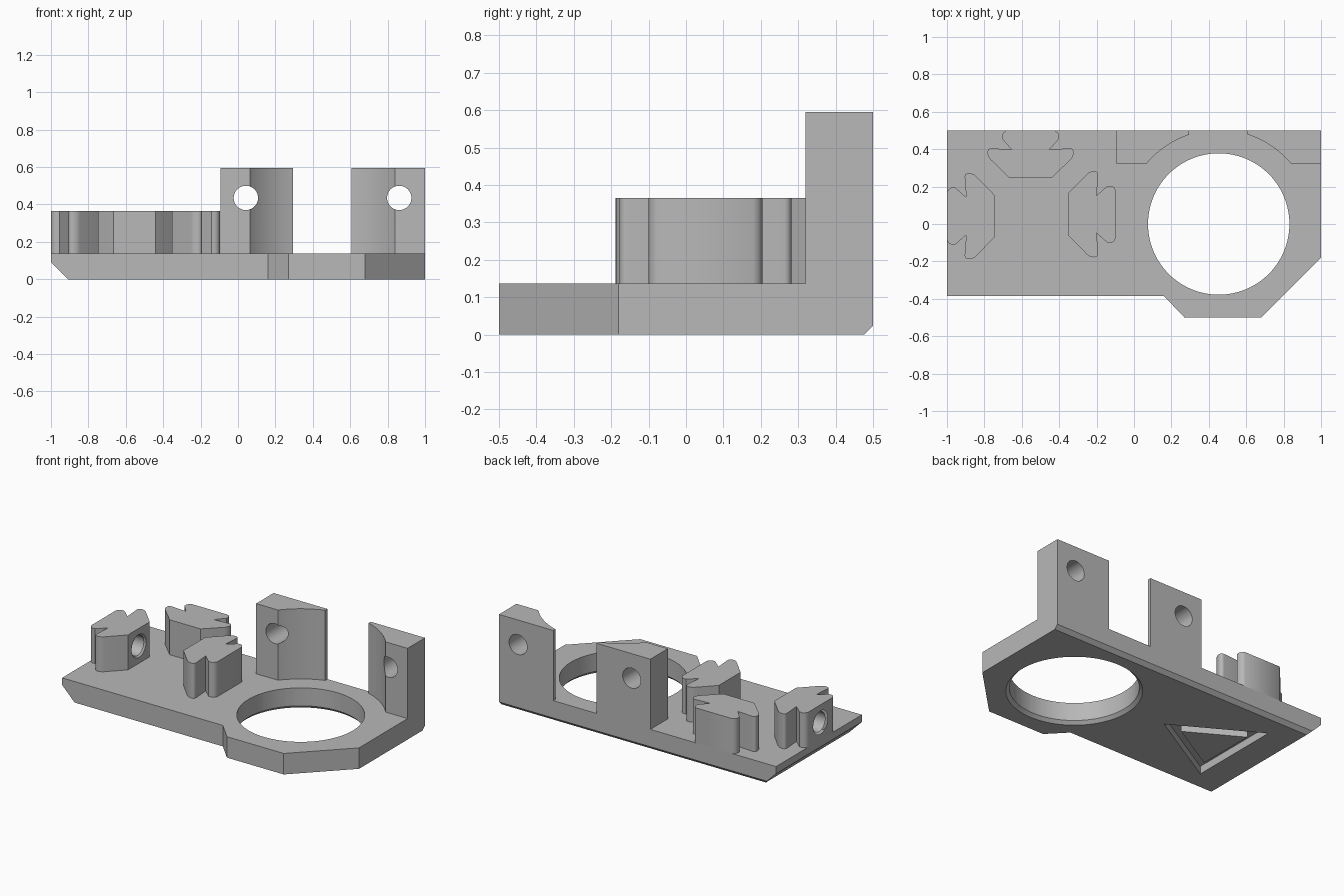
import bpy, bmesh, math
from mathutils import Matrix, Vector

if "Cube" in bpy.data.objects:
    bpy.data.objects.remove(bpy.data.objects["Cube"], do_unlink=True)

grey = bpy.data.materials.new("plain grey")
grey.use_nodes = True
colour = (0.48, 0.48, 0.48, 1)
grey.diffuse_color = colour
grey.node_tree.nodes["Principled BSDF"].inputs["Base Color"].default_value = colour

PLATE_TOP = 0.137
CLIP_TOP = 0.365
PILLAR_TOP = 0.595
RING = (0.453, 0.0)


def make_object(name, bm):
    bmesh.ops.recalc_face_normals(bm, faces=bm.faces)
    mesh = bpy.data.meshes.new(name)
    bm.to_mesh(mesh)
    bm.free()
    mesh.materials.append(grey)
    ob = bpy.data.objects.new(name, mesh)
    bpy.context.collection.objects.link(ob)
    return ob


def prism(points, z0, z1):
    bm = bmesh.new()
    face = bm.faces.new([bm.verts.new((x, y, z0)) for x, y in points])
    top = bmesh.ops.extrude_face_region(bm, geom=[face])["geom"]
    verts = [v for v in top if isinstance(v, bmesh.types.BMVert)]
    bmesh.ops.translate(bm, verts=verts, vec=(0, 0, z1 - z0))
    return bm


def cylinder(centre, r1, r2, depth, axis="Z"):
    turn = {"X": Matrix.Rotation(math.pi / 2, 4, "Y"),
            "Y": Matrix.Rotation(math.pi / 2, 4, "X"), "Z": Matrix()}[axis]
    bm = bmesh.new()
    bmesh.ops.create_cone(bm, cap_ends=True, segments=96, radius1=r1, radius2=r2,
                          depth=depth, matrix=Matrix.Translation(centre) @ turn)
    return bm


def cut(ob, bm):
    cutter = make_object("cutter", bm)
    cutter.hide_render = True
    mod = ob.modifiers.new("cut", "BOOLEAN")
    mod.operation = "DIFFERENCE"
    mod.solver = "EXACT"
    mod.object = cutter
    bpy.context.view_layer.objects.active = ob
    bpy.ops.object.modifier_apply(modifier=mod.name)
    bpy.data.objects.remove(cutter, do_unlink=True)


def smooth(ob):
    bpy.ops.object.select_all(action="DESELECT")
    ob.select_set(True)
    bpy.context.view_layer.objects.active = ob
    bpy.ops.object.shade_smooth_by_angle(angle=math.radians(35))


def slice_off(bm, point, normal):
    geom = bm.verts[:] + bm.edges[:] + bm.faces[:]
    res = bmesh.ops.bisect_plane(bm, geom=geom, plane_co=point, plane_no=normal,
                                 clear_outer=True)
    edges = [e for e in res["geom_cut"] if isinstance(e, bmesh.types.BMEdge)]
    bmesh.ops.contextual_create(bm, geom=edges)


# Base plate with chamfered left and back lower edges
bm = prism([(-1, 0.5), (-1, -0.385), (0.16, -0.385), (0.27, -0.5),
            (0.68, -0.5), (1, -0.18), (1, 0.5)], 0, PLATE_TOP)
slice_off(bm, Vector((-1, 0, 0.09)), Vector((-1, 0, -1)))
slice_off(bm, Vector((0, 0.5, 0.024)), Vector((0, 1, -1)))
base_plate = make_object("base_plate", bm)

# Large round opening with a small chamfer underneath
cut(base_plate, cylinder((*RING, 0), 0.378, 0.378, 1))
cut(base_plate, cylinder((*RING, 0), 0.428, 0.368, 0.06))


# Triangular groove on the underside
def triangle(radius):
    angles = [i * math.tau / 3 for i in range(3)]
    return [(-0.55 + radius * math.cos(a), 0.04 + radius * math.sin(a)) for a in angles]


groove = make_object("groove", prism(triangle(0.355), -0.1, 0.05))
cut(groove, prism(triangle(0.225), -0.2, 0.2))
ring = bmesh.new()
ring.from_mesh(groove.data)
bpy.data.objects.remove(groove, do_unlink=True)
cut(base_plate, ring)
smooth(base_plate)

# Rear pillars, hollowed by a shared arc and drilled front to back
for name, x0, x1, hole_x in (("right_pillar", -0.093, 0.295, 0.042),
                             ("left_pillar", 0.608, 1, 0.862)):
    pillar = make_object(name, prism([(x0, 0.32), (x1, 0.32), (x1, 0.5), (x0, 0.5)],
                                     PLATE_TOP, PILLAR_TOP))
    cut(pillar, cylinder((*RING, 0.4), 0.503, 0.503, 2))
    cut(pillar, cylinder((hole_x, 0.4, 0.435), 0.065, 0.065, 1, "Y"))
    smooth(pillar)

# Slot clips: half profile mirrored, wing corners rounded
HALF = [(0.112, 0), (0.23, 0.115), (0.23, 0.162), (0.1, 0.152),
        (0.152, 0.21), (0.152, 0.232), (0.143, 0.246), (0.128, 0.255)]
PROFILE = HALF + [(-u, v) for u, v in reversed(HALF)]


def clip(name, x, y, angle):
    bm = prism(PROFILE, PLATE_TOP, CLIP_TOP)
    wings = [e for e in bm.edges
             if all(abs(v.co.x) > 0.2 for v in e.verts)
             and abs(e.verts[0].co.z - e.verts[1].co.z) > 0.1]
    bmesh.ops.bevel(bm, geom=wings, offset=0.021, segments=4, profile=0.5,
                    affect="EDGES")
    bm.transform(Matrix.Translation((x, y, 0)) @ Matrix.Rotation(math.radians(angle), 4, "Z"))
    return make_object(name, bm)


back_clip = clip("back_clip", -0.553, 0.245, 0)
inner_clip = clip("inner_clip", -0.352, 0.052, -90)
outer_clip = clip("outer_clip", -0.745, 0.042, 90)

# Cross hole through the outer clip, countersunk at both ends
HOLE_Z = 0.25
cut(outer_clip, cylinder((-0.87, 0.042, HOLE_Z), 0.065, 0.065, 1, "X"))
cut(outer_clip, cylinder((-0.745, 0.042, HOLE_Z), 0.055, 0.095, 0.04, "X"))
cut(outer_clip, cylinder((-1, 0.042, HOLE_Z), 0.095, 0.055, 0.04, "X"))
for ob in (back_clip, inner_clip, outer_clip):
    smooth(ob)
